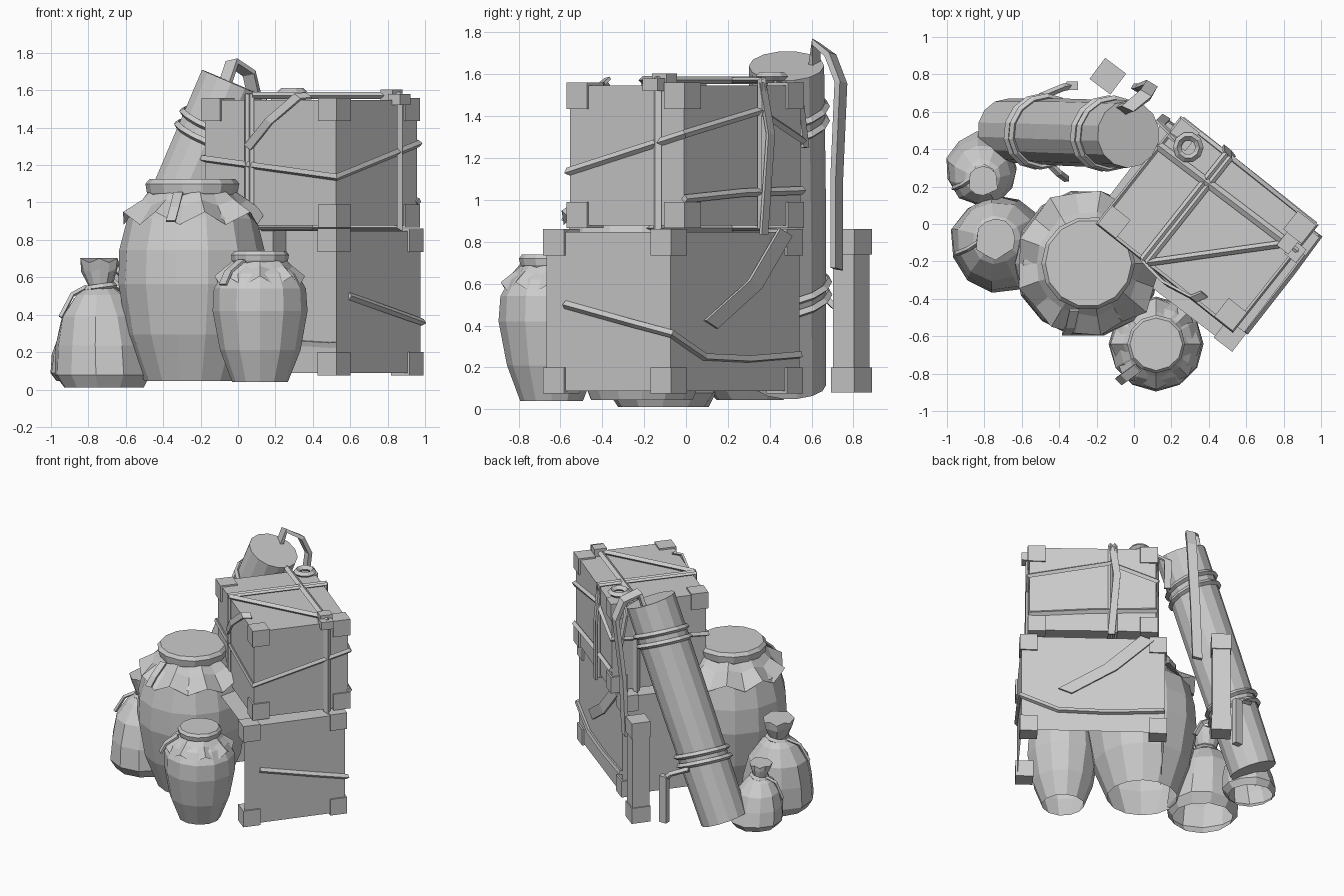
import bpy, bmesh, math, random
from mathutils import Vector, Matrix

random.seed(4)
if "Cube" in bpy.data.objects:
    bpy.data.objects.remove(bpy.data.objects["Cube"], do_unlink=True)

GREY = (0.6, 0.6, 0.6, 1)
clay = bpy.data.materials.new("plain grey")
clay.use_nodes = True
clay.diffuse_color = GREY
clay.node_tree.nodes["Principled BSDF"].inputs["Base Color"].default_value = GREY


def add(name, bm, matrix=Matrix()):
    bmesh.ops.recalc_face_normals(bm, faces=bm.faces)
    mesh = bpy.data.meshes.new(name)
    bm.to_mesh(mesh)
    bm.free()
    mesh.materials.append(clay)
    obj = bpy.data.objects.new(name, mesh)
    obj.matrix_world = matrix
    bpy.context.collection.objects.link(obj)
    return obj


def block(name, size, place, matrix=Matrix(), drop=()):
    """Box; drop lists directions whose faces are left open."""
    bm = bmesh.new()
    bmesh.ops.create_cube(bm, size=1)
    bmesh.ops.scale(bm, vec=size, verts=bm.verts)
    bmesh.ops.translate(bm, vec=place, verts=bm.verts)
    bm.normal_update()
    gone = [f for f in bm.faces if any(f.normal.dot(Vector(d)) > 0.9 for d in drop)]
    bmesh.ops.delete(bm, geom=gone, context="FACES")
    return add(name, bm, matrix)


def cord(name, points, matrix=Matrix(), closed=False, width=0.02):
    """Four-sided rope or strap along a path."""
    curve = bpy.data.curves.new(name, "CURVE")
    curve.dimensions = "3D"
    curve.bevel_depth = width
    curve.bevel_resolution = 0
    curve.use_fill_caps = True
    spline = curve.splines.new("POLY")
    spline.points.add(len(points) - 1)
    for p, co in zip(spline.points, points):
        p.co = (*co, 1)
    spline.use_cyclic_u = closed
    temp = bpy.data.objects.new(name, curve)
    bpy.context.collection.objects.link(temp)
    graph = bpy.context.evaluated_depsgraph_get()
    mesh = bpy.data.meshes.new_from_object(temp.evaluated_get(graph))
    bpy.data.objects.remove(temp)
    mesh.materials.clear()
    mesh.materials.append(clay)
    for face in mesh.polygons:
        face.use_smooth = False
    obj = bpy.data.objects.new(name, mesh)
    obj.matrix_world = matrix
    bpy.context.collection.objects.link(obj)


def ribbon(name, points, matrix=Matrix(), side=(0, 0, 1), width=0.05, thick=0.015):
    """Flat loose strip of cloth."""
    bm = bmesh.new()
    off = Vector(side).normalized() * width / 2
    rows = [(bm.verts.new(Vector(p) - off), bm.verts.new(Vector(p) + off)) for p in points]
    for a, b in zip(rows, rows[1:]):
        bm.faces.new((a[0], a[1], b[1], b[0]))
    obj = add(name, bm, matrix)
    solid = obj.modifiers.new("thickness", "SOLIDIFY")
    solid.thickness, solid.offset = thick, 0


def lathe(name, profile, place, sides, wobble=0.0, lean=(0, 0), pleat=0.0, ends=(0, -1)):
    """Turned form; pleat folds alternate columns, ends lists the rings to close."""
    bm = bmesh.new()
    rings = []
    for r, z in profile:
        ring = []
        for i in range(sides):
            a = math.tau * i / sides
            fold = pleat * (1 if i % 2 else -1) * (z - profile[0][1])
            k = r * (1 + random.uniform(-wobble, wobble)) + fold * 0.4
            ring.append(bm.verts.new((k * math.cos(a) + lean[0] * z,
                                      k * math.sin(a) + lean[1] * z, z + fold)))
        rings.append(ring)
    for low, high in zip(rings, rings[1:]):
        for i in range(sides):
            j = (i + 1) % sides
            bm.faces.new((low[i], low[j], high[j], high[i]))
    for end in ends:
        bm.faces.new(rings[end])
    return add(name, bm, Matrix.Translation(place))


def circle(r, n, z=0.0, tilt=0.0):
    steps = [math.tau * i / n for i in range(n)]
    return [(r * math.cos(a), r * math.sin(a), z + tilt * math.cos(a)) for a in steps]


def crate(name, size, place, angle, drop, bare=()):
    """Crate with metal corner caps; bare lists corners without caps."""
    m = Matrix.Translation(place) @ Matrix.Rotation(angle, 4, "Z")
    w, d, h = size
    block(name + "_body", (w - 0.025, d - 0.025, h - 0.025), (0, 0, h / 2), m, drop)
    c = 0.125
    for sx in (-1, 1):
        for sy in (-1, 1):
            if (sx, sy) in bare:
                continue
            for z in (c / 2, h - c / 2):
                block(name + "_corner_cap", (c, c, c),
                      (sx * (w - c) / 2, sy * (d - c) / 2, z), m)
    return m


# Lower crate: open underneath and on its hidden front side
low = crate("lower_crate", (1.04, 0.77, 0.785), (0.345, -0.062, 0.075), math.radians(-37.3),
            [(0, 0, -1), (0, -1, 0)], [(-1, -1)])
cord("lower_crate_rope", [(0.51, -0.26, 0.425), (0.515, 0.15, 0.335), (0.515, 0.385, 0.285),
                          (0.25, 0.38, 0.175), (-0.1, 0.38, 0.165), (-0.5, 0.38, 0.185)], low)
ribbon("lower_crate_strip", [(-0.38, 0.385, 0.77), (-0.12, 0.4, 0.52), (0.2, 0.38, 0.33)],
       low, (1, 0, 0.4), 0.1)

# Upper crate and its ropes
W, D, H = 0.92, 0.72, 0.695
top = crate("upper_crate", (W, D, H), (0.39, -0.003, 0.865), math.radians(-38.4), [])
x, y = W / 2 - 0.005, D / 2 - 0.005
lid = H + 0.012
for shift in (-0.155, -0.125):
    cord("short_way_rope", [(shift, -y, 0), (shift, -y, lid), (shift, y, lid), (shift, y, 0)], top, True, 0.018)
cord("long_way_rope", [(-x, 0.17, 0), (-x, 0.17, lid), (x, 0.19, lid), (x, 0.19, 0)], top, True, 0.025)
cord("girdle_rope", [(-x, -y, 0.37), (x, -y, 0.27), (x, y, 0.45),
                     (-0.12, y, 0.56), (-x, y, 0.42)], top, True)
cord("low_back_rope", [(x, y, 0.14), (0, y, 0.17), (-x, y, 0.18)], top)
cord("diagonal_rope", [(-0.12, -y, lid), (0.4, 0.19, lid)], top)
ribbon("front_strip", [(-0.14, -y - 0.01, 0.43), (0.02, -y - 0.03, 0.57), (0.19, -y, 0.7),
                       (0.22, -0.3, 0.705)], top, (1, 0, -0.6), 0.05)
ribbon("back_strip", [(-0.14, y, H), (-0.17, y + 0.03, 0.45), (-0.13, y + 0.02, -0.03)], top, (1, 0, 0))
for name, spot in (("side_knot", (0.4, 0.19, H + 0.015)), ("side_knot_end", (0.46, 0.18, H - 0.01))):
    block(name, (0.08, 0.09, 0.06), spot, top)
ring_place = Matrix.Translation((0.29, 0.41, 1.59))
cord("rope_ring", circle(0.06, 10), ring_place, True, 0.022)
ribbon("ring_strip", [(0.24, 0.44, 1.58), (0.14, 0.54, 1.5), (0.17, 0.57, 1.25)], side=(1, -0.6, 0))


def jar(name, place, profile, cover, cloth, sides, lean):
    """Turned pot, open underneath, with a tied cloth cover."""
    lathe(name + "_body", profile, place, sides, 0.01, lean, 0, [-1])
    lathe(name + "_cloth", cloth, place, sides + 4, 0.03, lean, 0.22, [])
    lathe(name + "_lid", cover, place, sides, 0.01, lean)


jar("large_jar", (-0.25, -0.21, 0.045),
    [(0.25, 0), (0.345, 0.25), (0.393, 0.52), (0.388, 0.7), (0.345, 0.87), (0.22, 0.98)],
    [(0.21, 0.955), (0.24, 1.005), (0.25, 1.055), (0.23, 1.08)],
    [(0.22, 1.025), (0.28, 0.955), (0.385, 0.87)], 14, (0.005, 0))
jar("small_jar", (0.118, -0.642, 0.04),
    [(0.15, 0), (0.215, 0.17), (0.252, 0.38), (0.247, 0.5), (0.2, 0.58), (0.13, 0.64)],
    [(0.13, 0.62), (0.15, 0.65), (0.155, 0.68), (0.14, 0.7)],
    [(0.13, 0.66), (0.17, 0.61), (0.235, 0.54)], 12, (0, 0))
ribbon("large_jar_tie", [(-0.32, -0.46, 1.05), (-0.34, -0.55, 0.97), (-0.36, -0.59, 0.9)], side=(1, 0, 0))
ribbon("small_jar_tie", [(0.02, -0.77, 0.69), (-0.05, -0.82, 0.63), (-0.08, -0.84, 0.56)], side=(1, -1, 0))


def sack(name, place, r, h, lean):
    """Bulging sack, gathered at a tied neck."""
    lathe(name + "_body", [(r * 0.85, 0), (r * 1.04, h * 0.1), (r, h * 0.33),
                           (r * 0.84, h * 0.56), (r * 0.52, h * 0.73), (r * 0.24, h * 0.8)],
          place, 11, 0.04, lean, 0, [-1])
    lathe(name + "_gather", [(r * 0.24, h * 0.78), (r * 0.38, h * 0.92), (r * 0.43, h)],
          place, 12, 0.08, lean, 0.08)
    neck = Matrix.Translation(Vector(place) + Vector((*lean, 1)) * h * 0.79)
    cord(name + "_tie", circle(r * 0.3, 9, 0, 0.01), neck, True, 0.018)
    cord(name + "_tie_end", [(-r * 0.3, 0, 0), (-r * 0.6, -r * 0.2, -0.04),
                             (-r * 0.85, -r * 0.3, -0.16)], neck, False, 0.014)


sack("front_sack", (-0.72, -0.11, 0.01), 0.25, 0.68, (-0.03, 0.05))
sack("back_sack", (-0.815, 0.305, 0.045), 0.185, 0.435, (0.02, -0.17))

# Leaning bundle roll with paired ropes
foot, head = Vector((-0.68, 0.5, 0.115)), Vector((-0.03, 0.48, 1.64))
axis = head - foot
turn = axis.to_track_quat("Z", "Y").to_matrix().to_4x4()
roll = Matrix.Translation(foot) @ turn
L = axis.length
body = lathe("roll_body", [(0.17, 0), (0.18, L / 2), (0.18, L)], (0, 0, 0), 14)
body.matrix_world = roll
for z in (0.265, 0.305, 0.81, 0.855):
    cord("roll_rope", circle(0.185, 14, z * L, 0.03), roll, True, 0.02)
cord("roll_rope_end_front", [(-0.45, 0.32, 0.52), (-0.4, 0.27, 0.5), (-0.36, 0.24, 0.4)])
cord("roll_rope_end_back", [(-0.5, 0.68, 0.52), (-0.38, 0.73, 0.47), (-0.33, 0.74, 0.42)])
ribbon("roll_top_strip", [(-0.08, 0.61, 1.6), (-0.03, 0.62, 1.75), (0.06, 0.69, 1.69),
                          (0.09, 0.74, 1.56), (0.04, 0.72, 1.1), (0.02, 0.72, 0.67)],
       side=(1, -0.6, 0.2), width=0.07, thick=0.03)

# Loose capped post and a short stick behind
post = Matrix.Translation((-0.14, 0.79, 0.08)) @ Matrix.Rotation(math.radians(-37), 4, "Z")
block("post_shaft", (0.125, 0.125, 0.76), (0, 0, 0.39), post)
for z in (0.06, 0.72):
    block("post_cap", (0.14, 0.14, 0.12), (0, 0, z), post)
block("short_stick", (0.06, 0.045, 0.36), (-0.33, 0.74, 0.27))
